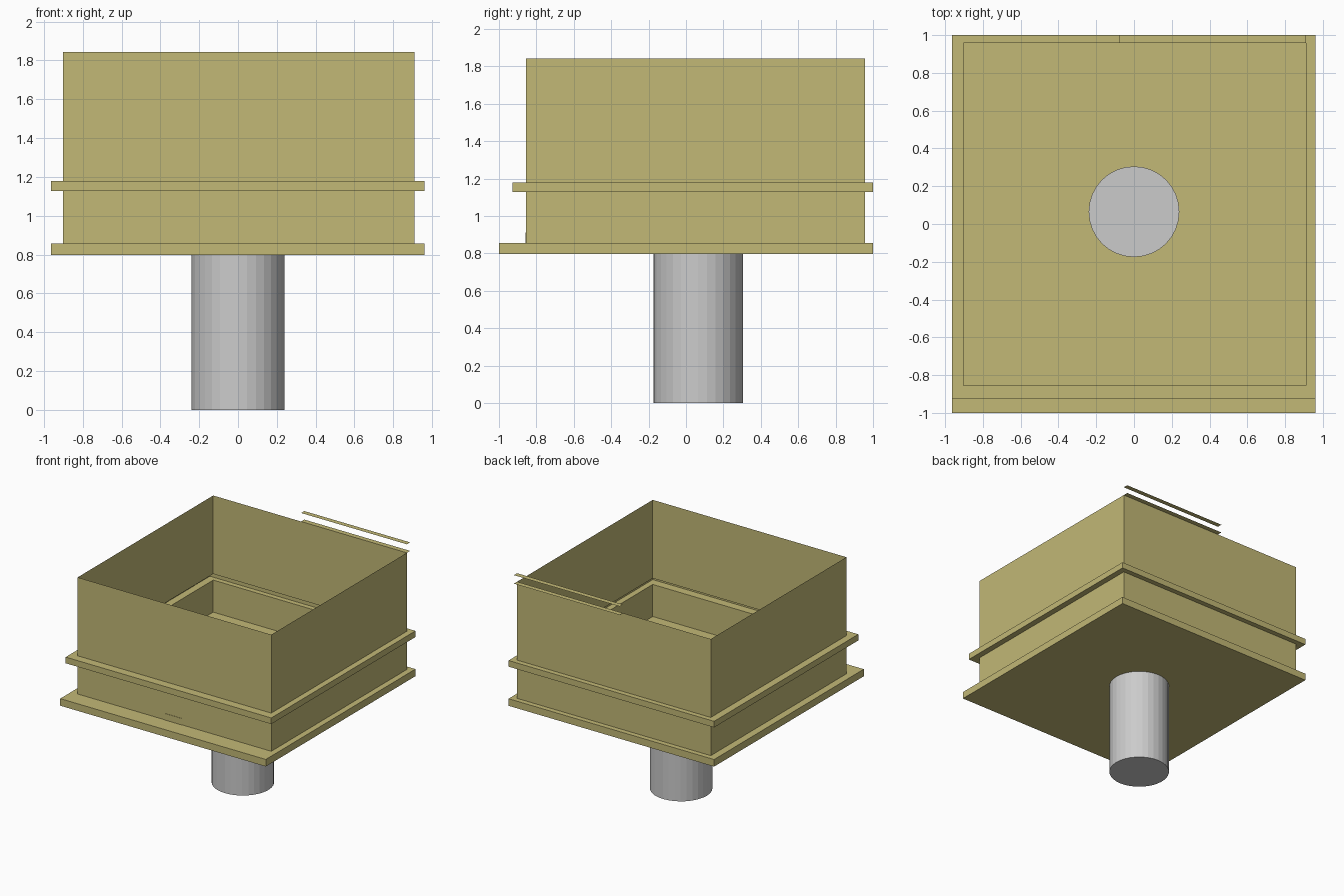
import bpy
import bmesh

if "Cube" in bpy.data.objects:
    bpy.data.objects.remove(bpy.data.objects["Cube"])

tan = bpy.data.materials.new("tan")
tan.diffuse_color = (0.54, 0.48, 0.18, 1)
tan.use_nodes = True
tan.node_tree.nodes["Principled BSDF"].inputs["Base Color"].default_value = tan.diffuse_color

# Rectangles as (x0, x1, y0, y1)
WALL = (-0.902, 0.91, -0.855, 0.957)
BASE = (-0.963, 0.96, -1.0, 1.0)
FLANGE = (-0.963, 0.96, -0.927, 1.0)
STRIP = (-0.08, 0.91, 0.957, 1.0)
TAB = (-0.08, 0.07, -0.858, -0.855)


def finish(name, bm, mat=tan):
    mesh = bpy.data.meshes.new(name)
    bm.to_mesh(mesh)
    bm.free()
    ob = bpy.data.objects.new(name, mesh)
    bpy.context.collection.objects.link(ob)
    if mat:
        mesh.materials.append(mat)
    return ob


def loop(bm, rect, z):
    x0, x1, y0, y1 = rect
    return [bm.verts.new((x, y, z)) for x, y in
            ((x0, y0), (x1, y0), (x1, y1), (x0, y1))]


def bridge(bm, a, b):
    for i in range(4):
        j = (i + 1) % 4
        bm.faces.new((a[i], a[j], b[j], b[i]))


def stack(name, levels, capped=False):
    """Skin a series of (rectangle, z) loops, with optional end caps."""
    bm = bmesh.new()
    loops = [loop(bm, r, z) for r, z in levels]
    for a, b in zip(loops, loops[1:]):
        bridge(bm, a, b)
    if capped:
        bm.faces.new(loops[0][::-1])
        bm.faces.new(loops[-1])
    return finish(name, bm)


def sheet(name, rect, z):
    bm = bmesh.new()
    bm.faces.new(loop(bm, rect, z))
    return finish(name, bm)


# Base plate, also the floor of the box
stack("base_plate", [(BASE, 0.797), (BASE, 0.857)], True)

# Thin-walled open box with a hollow flange around the middle
stack("box_walls", [(WALL, 0.857), (WALL, 1.128), (FLANGE, 1.128),
                    (FLANGE, 1.18), (WALL, 1.18), (WALL, 1.843)])

# Small tab lying flush on the foot of the front wall
stack("front_tab", [(TAB, 0.857), (TAB, 0.912)], True)

# Pair of flat strips behind the top rear edge
for label, z in (("lower", 1.843), ("upper", 1.915)):
    sheet(label + "_rear_strip", STRIP, z)

# Round pedestal, its top showing through the floor
TOP = 0.88
bm = bmesh.new()
bmesh.ops.create_cone(bm, cap_ends=True, segments=32, radius1=0.24,
                      radius2=0.24, depth=TOP)
bmesh.ops.translate(bm, verts=bm.verts, vec=(0, 0.065, TOP / 2))
finish("pedestal", bm, None)
